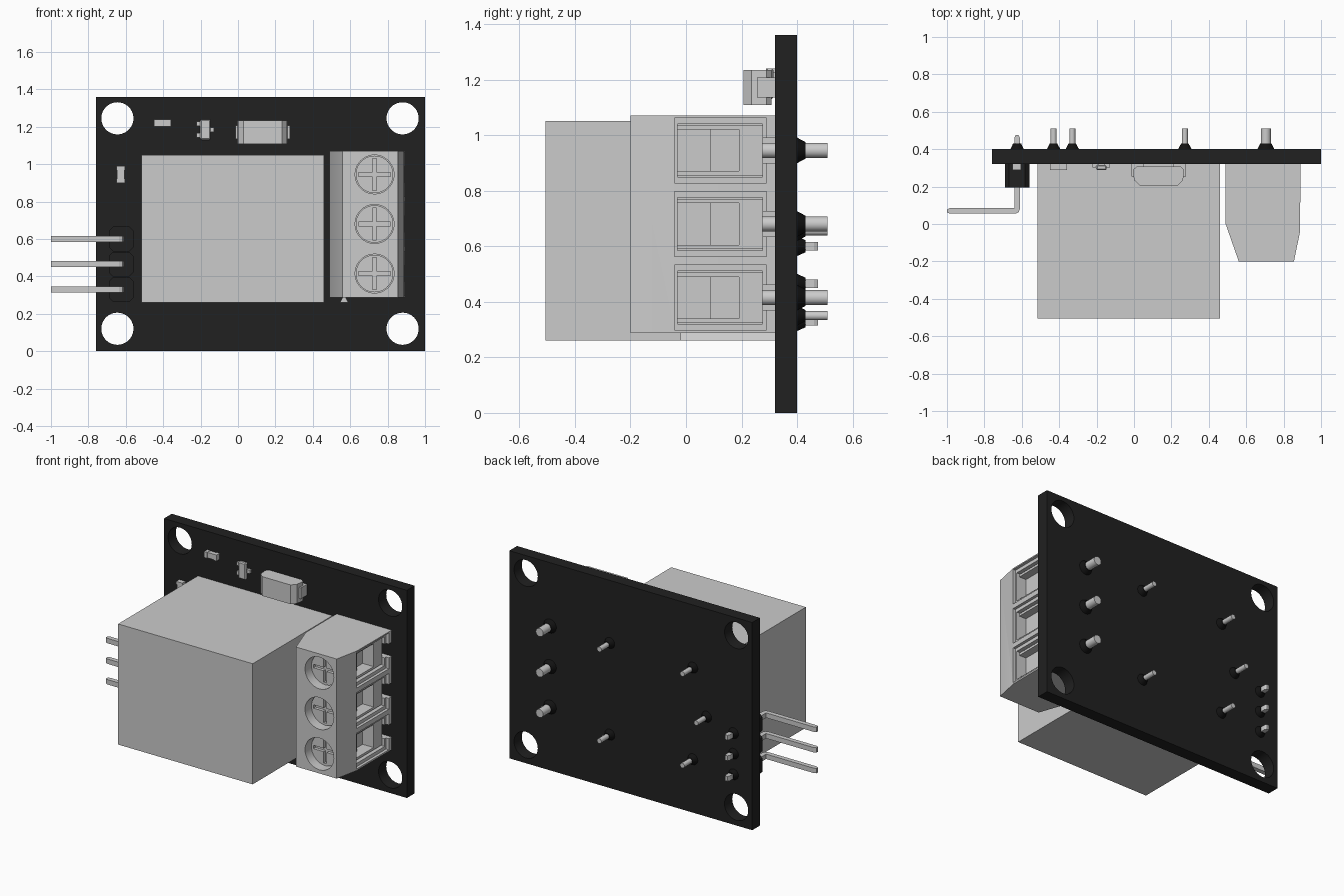
import bpy, bmesh, math
from mathutils import Matrix, Vector

if "Cube" in bpy.data.objects:
    bpy.data.objects.remove(bpy.data.objects["Cube"])


def material(name, v):
    m = bpy.data.materials.new(name)
    m.diffuse_color = (v, v, v, 1)
    m.use_nodes = True
    m.node_tree.nodes["Principled BSDF"].inputs["Base Color"].default_value = m.diffuse_color
    return m


BOARD = material("board_black", 0.015)
SOLDER = material("solder_black", 0.006)


def finish(name, bm, mat=None):
    bmesh.ops.recalc_face_normals(bm, faces=bm.faces)
    me = bpy.data.meshes.new(name)
    bm.to_mesh(me)
    bm.free()
    ob = bpy.data.objects.new(name, me)
    bpy.context.collection.objects.link(ob)
    if mat:
        me.materials.append(mat)
    return ob


def box(name, x, y, z, mat=None, bevel=0):
    bm = bmesh.new()
    bmesh.ops.create_cube(bm, size=1)
    for v in bm.verts:
        v.co = Vector([(r[0] + r[1]) / 2 + c * (r[1] - r[0]) for c, r in zip(v.co, (x, y, z))])
    if bevel:
        bmesh.ops.bevel(bm, geom=bm.edges[:], offset=bevel, segments=1, affect='EDGES')
    return finish(name, bm, mat)


def prism(name, pts, axis, lo, hi, mat=None):
    """Extrude a 2D outline along 'z' (outline in xy) or 'y' (outline in xz)."""
    bm = bmesh.new()
    put = (lambda a, b: (a, b, lo)) if axis == 'z' else (lambda a, b: (a, lo, b))
    f = bm.faces.new([bm.verts.new(put(a, b)) for a, b in pts])
    ext = bmesh.ops.extrude_face_region(bm, geom=[f])["geom"]
    d = Vector((0, 0, hi - lo)) if axis == 'z' else Vector((0, hi - lo, 0))
    bmesh.ops.translate(bm, vec=d, verts=[g for g in ext if isinstance(g, bmesh.types.BMVert)])
    return finish(name, bm, mat)


def rod(name, x, z, y0, y1, r0, r1=None, mat=None, n=24):
    """Cylinder or cone along y, radius r0 at y0 and r1 at y1."""
    bm = bmesh.new()
    m = Matrix.Translation((x, (y0 + y1) / 2, z)) @ Matrix.Rotation(-math.pi / 2, 4, 'X')
    bmesh.ops.create_cone(bm, cap_ends=True, segments=n, radius1=r0,
                          radius2=r0 if r1 is None else r1, depth=y1 - y0, matrix=m)
    return smooth(finish(name, bm, mat))


def select(ob):
    bpy.ops.object.select_all(action='DESELECT')
    ob.select_set(True)
    bpy.context.view_layer.objects.active = ob


def smooth(ob):
    select(ob)
    bpy.ops.object.shade_smooth_by_angle(angle=math.radians(35))
    return ob


def cut(ob, cutters):
    for c in cutters:
        mod = ob.modifiers.new("cut", 'BOOLEAN')
        mod.operation, mod.solver, mod.object = 'DIFFERENCE', 'EXACT', c
        select(ob)
        bpy.ops.object.modifier_apply(modifier=mod.name)
        bpy.data.objects.remove(c)
    return ob


# circuit board with four mounting holes
board = box("circuit_board", (-0.76, 1.0), (0.32, 0.40), (0, 1.36), BOARD)
smooth(cut(board, [rod("hole", x, z, 0.2, 0.5, 0.086, n=40)
                   for x in (-0.645, 0.88) for z in (0.12, 1.245)]))

# relay case
box("relay_case", (-0.515, 0.46), (-0.505, 0.32), (0.26, 1.05))

# terminal block: screw wells, wire openings and pin notches
TZ = (0.415, 0.68, 0.945)
block = prism("terminal_block", [(0.49, 0.32), (0.49, 0.0), (0.56, -0.2), (0.855, -0.2),
                                 (0.888, -0.04), (0.89, 0.32)], 'z', 0.287, 1.07)
cutters = []
for z in TZ:
    cutters += [rod("well", 0.73, z, -0.3, -0.11, 0.104, n=40),
                box("rim", (0.87, 1), (-0.042, 0.29), (z - 0.117, z + 0.117)),
                box("opening", (0.77, 1), (-0.03, 0.275), (z - 0.095, z + 0.095)),
                box("notch", (0.68, 1), (0.26, 0.35), (z - 0.045, z + 0.045))]
smooth(cut(block, cutters))
prism("terminal_dovetail", [(0.545, 0.26), (0.59, 0.26), (0.575, 0.29), (0.56, 0.29)],
      'y', -0.02, 0.32)

for i, z in enumerate(TZ):
    # slotted screw head
    screw = rod(f"terminal_screw_{i}", 0.73, z, -0.14, -0.10, 0.1, n=40)
    smooth(cut(screw, [box("slot", (0.645, 0.815), (-0.2, -0.12), (z - 0.011, z + 0.011)),
                       box("slot", (0.719, 0.741), (-0.2, -0.12), (z - 0.085, z + 0.085))]))
    # metal wire clamp
    clamp = box(f"wire_clamp_{i}", (0.74, 0.85), (-0.035, 0.275), (z - 0.09, z + 0.09))
    cut(clamp, [box("mouth", (0.76, 1), (-0.03, 0.19), (z - 0.075, z + 0.075))])
    box(f"clamp_plate_{i}", (0.755, 0.80), (-0.032, 0.09), (z - 0.075, z + 0.075))
    # terminal pin and its solder
    rod(f"terminal_pin_{i}", 0.705, z, 0.25, 0.51, 0.027)
    rod(f"terminal_solder_{i}", 0.705, z, 0.398, 0.43, 0.047, 0.03, SOLDER)

# relay pins
for i, (x, z) in enumerate([(0.272, 0.95), (0.272, 0.35), (-0.33, 0.95),
                            (-0.33, 0.35), (-0.43, 0.655)]):
    rod(f"relay_pin_{i}", x, z, 0.3, 0.51, 0.016)
    rod(f"relay_solder_{i}", x, z, 0.398, 0.43, 0.037, 0.02, SOLDER)

# bent header pins in chamfered black housings
for i, z in enumerate((0.33, 0.465, 0.60)):
    h, c = 0.0665, 0.022
    prism(f"header_housing_{i}", [(-0.69 + c, z - h), (-0.56 - c, z - h), (-0.56, z - h + c),
                                  (-0.56, z + h - c), (-0.56 - c, z + h), (-0.69 + c, z + h),
                                  (-0.69, z + h - c), (-0.69, z - h + c)],
          'y', 0.195, 0.32, BOARD)
    prism(f"header_pin_{i}", [(-1, 0.062), (-0.985, 0.055), (-0.635, 0.055), (-0.617, 0.062),
                              (-0.61, 0.08), (-0.61, 0.46), (-0.617, 0.475), (-0.633, 0.475),
                              (-0.64, 0.46), (-0.64, 0.085), (-0.985, 0.085), (-1, 0.078)],
          'z', z - 0.016, z + 0.016)
    rod(f"header_solder_{i}", -0.625, z, 0.398, 0.43, 0.036, 0.022, SOLDER)

# small chip resistors with end caps
box("resistor_body", (-0.425, -0.38), (0.292, 0.32), (1.202, 1.238))
for n, x in (("left", (-0.448, -0.425)), ("right", (-0.38, -0.357))):
    box(f"resistor_cap_{n}", x, (0.288, 0.32), (1.2, 1.24))
box("indicator_body", (-0.648, -0.606), (0.292, 0.32), (0.92, 0.97))
for n, z in (("lower", (0.9, 0.92)), ("upper", (0.97, 0.99))):
    box(f"indicator_cap_{n}", (-0.65, -0.604), (0.288, 0.32), z)

# transistor with three legs
box("transistor_body", (-0.202, -0.147), (0.288, 0.315), (1.13, 1.24), bevel=0.006)
for i, (x, z) in enumerate([((-0.222, -0.19), 1.155), ((-0.222, -0.19), 1.215),
                            ((-0.16, -0.127), 1.185)]):
    box(f"transistor_leg_{i}", x, (0.303, 0.32), (z - 0.012, z + 0.012))

# diode with side leads
prism("diode_body", [(-0.005, 0.29), (0.0, 0.235), (0.03, 0.207), (0.235, 0.207),
                     (0.262, 0.235), (0.268, 0.29), (0.25, 0.308), (0.015, 0.308)],
      'z', 1.108, 1.234)
for n, x in (("left", (-0.013, 0.05)), ("right", (0.21, 0.277))):
    box(f"diode_lead_{n}", x, (0.255, 0.32), (1.135, 1.207))
